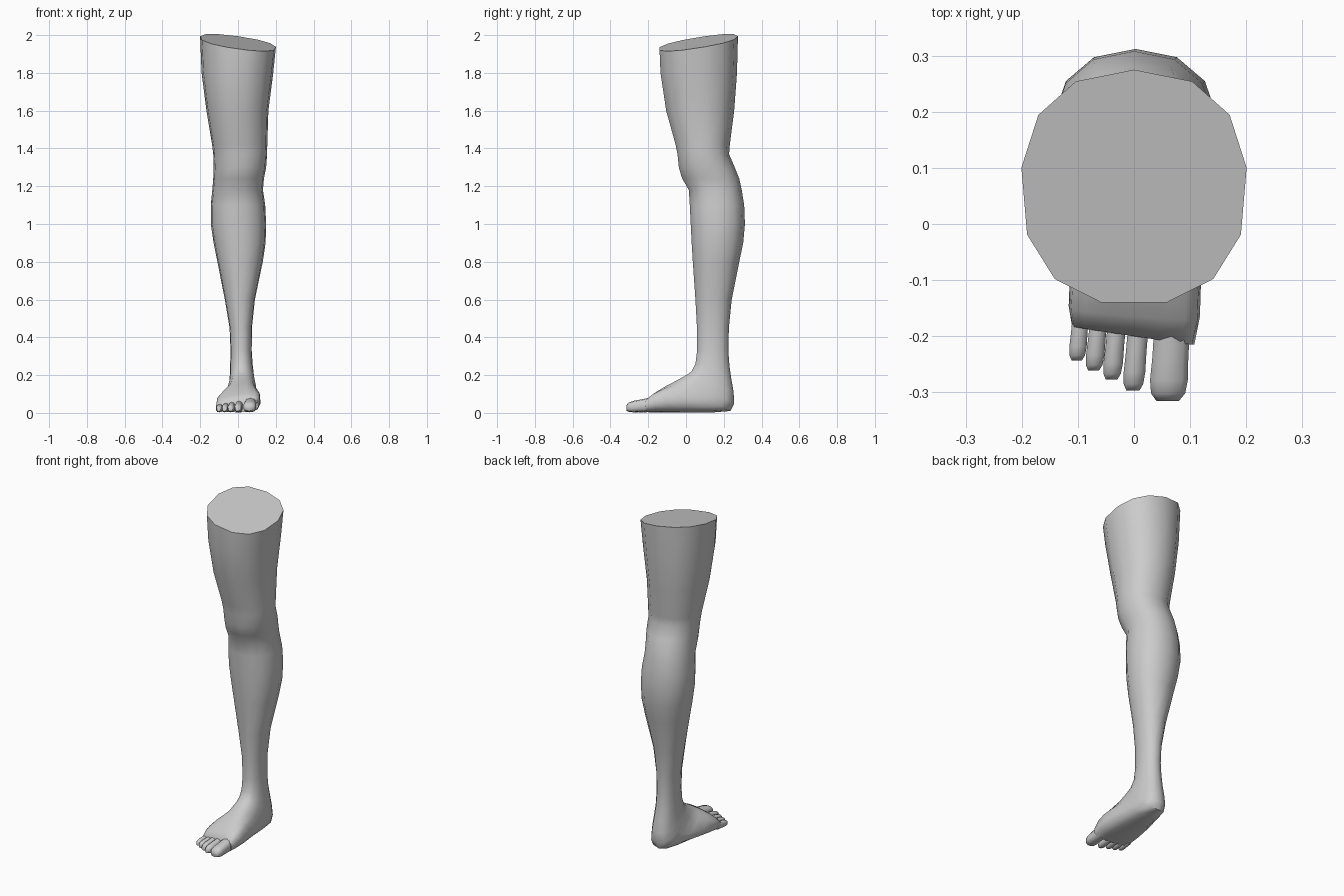
import bpy, bmesh, math


def ring(xl, xr, yf, zf, yb, zb, power=0.9, skew=0.0, roll=0.0, n=13):
    """Rounded section spanning a front point (yf, zf) and a back point (yb, zb)."""
    pts = []
    top = math.cos(math.pi / n) ** power
    for i in range(n):
        a = 2 * math.pi * i / n
        c, s = math.cos(a), math.sin(a)
        u = math.copysign(abs(s) ** power, s)
        v = math.copysign(abs(c) ** power, c)      # +1 back, -1 front
        if v < 0:
            v /= top
        x = (xl + xr) / 2 + u * (xr - xl) / 2
        y = (yf + yb) / 2 + v * (yb - yf) / 2 - skew * x
        z = ((zf + zb) / 2 + v * (zb - zf) / 2) * (1 + roll * x)
        pts.append((x, y, z))
    return pts


def loft(name, rings):
    """Skin a list of equal-length rings and close both ends."""
    bm = bmesh.new()
    loops = [[bm.verts.new(p) for p in r] for r in rings]
    n = len(loops[0])
    for a, b in zip(loops, loops[1:]):
        for i in range(n):
            j = (i + 1) % n
            bm.faces.new((a[i], a[j], b[j], b[i]))
    bm.faces.new(loops[0])
    bm.faces.new(loops[-1][::-1])
    bmesh.ops.recalc_face_normals(bm, faces=bm.faces)
    me = bpy.data.meshes.new(name)
    bm.to_mesh(me)
    bm.free()
    ob = bpy.data.objects.new(name, me)
    bpy.context.collection.objects.link(ob)
    bpy.ops.object.select_all(action='DESELECT')
    ob.select_set(True)
    bpy.context.view_layer.objects.active = ob
    bpy.ops.object.shade_smooth_by_angle(angle=math.radians(55))
    return ob


# Thigh, knee, calf and shin: z, left x, right x, front y, back y
shaft = [
    (1.80, -.194, .188, -.135, .270),
    (1.60, -.168, .162, -.105, .255),
    (1.42, -.138, .156, -.055, .232),
    (1.37, -.132, .155, -.045, .228),
    (1.30, -.130, .150, -.038, .258),
    (1.24, -.132, .138, -.020, .282),
    (1.18, -.137, .133, .015, .295),
    (1.10, -.145, .145, .020, .308),
    (1.00, -.145, .150, .025, .312),
    (0.90, -.130, .147, .030, .303),
    (0.80, -.110, .132, .036, .282),
    (0.60, -.070, .090, .050, .242),
    (0.45, -.045, .074, .058, .227),
    (0.33, -.040, .073, .059, .224),
]

# Ankle to ball of foot: sections fan from level to upright
foot = [
    (-.042, .078, .050, .26, .230, .25, .90, 0, 0),
    (-.044, .085, .030, .22, .240, .18, .85, 0, 0),
    (-.048, .092, .002, .20, .252, .11, .80, 0, 0),
    (-.055, .098, -.025, .185, .255, .05, .75, 0, 0),
    (-.060, .100, -.050, .17, .235, .010, .72, 0, .2),
    (-.075, .105, -.070, .157, .150, .003, .70, 0, .5),
    (-.100, .112, -.100, .14, .030, .003, .70, 0, .9),
    (-.115, .120, -.130, .12, -.080, .003, .68, .03, 1.2),
    (-.117, .118, -.165, .097, -.150, .003, .65, .08, 1.5),
    (-.111, .108, -.200, .068, -.198, .003, .65, .15, 1.5),
]

# Slanted cut at the top of the thigh
cut = [(x, y, 1.95 - .14 * x + .16 * y)
       for x, y, z in ring(-.202, .202, -.14, 1.95, .275, 1.95, .87)]
rings = [cut]
rings += [ring(xl, xr, yf, z, yb, z) for z, xl, xr, yf, yb in shaft]
rings += [ring(*f) for f in foot]
loft("leg_and_foot", rings)

# Toes: base x, base y, tip x, tip y, width, base height, tip height
toes = [
    (.068, -.185, .060, -.315, .070, .082, .052),
    (.008, -.180, -.002, -.297, .040, .066, .042),
    (-.030, -.175, -.040, -.277, .036, .060, .039),
    (-.062, -.165, -.072, -.261, .034, .055, .036),
    (-.094, -.155, -.102, -.243, .032, .050, .034),
]
for k, (x0, y0, x1, y1, w, h0, h1) in enumerate(toes, 1):
    secs = []
    for t, ws, hs in ((0, .95, .9), (.4, .95, .95), (.72, 1, 1), (.9, .9, .92), (1, .6, .6)):
        x, y = x0 + (x1 - x0) * t, y0 + (y1 - y0) * t
        h = h0 + (h1 - h0) * t
        mid = .003 + h * (.5 if t < 1 else .45)
        secs.append(ring(x - w * ws / 2, x + w * ws / 2, y, mid + h * hs / 2 - .001,
                         y, max(.002, mid - h * hs / 2), .75, n=10))
    loft("toe_%d" % k, secs)
